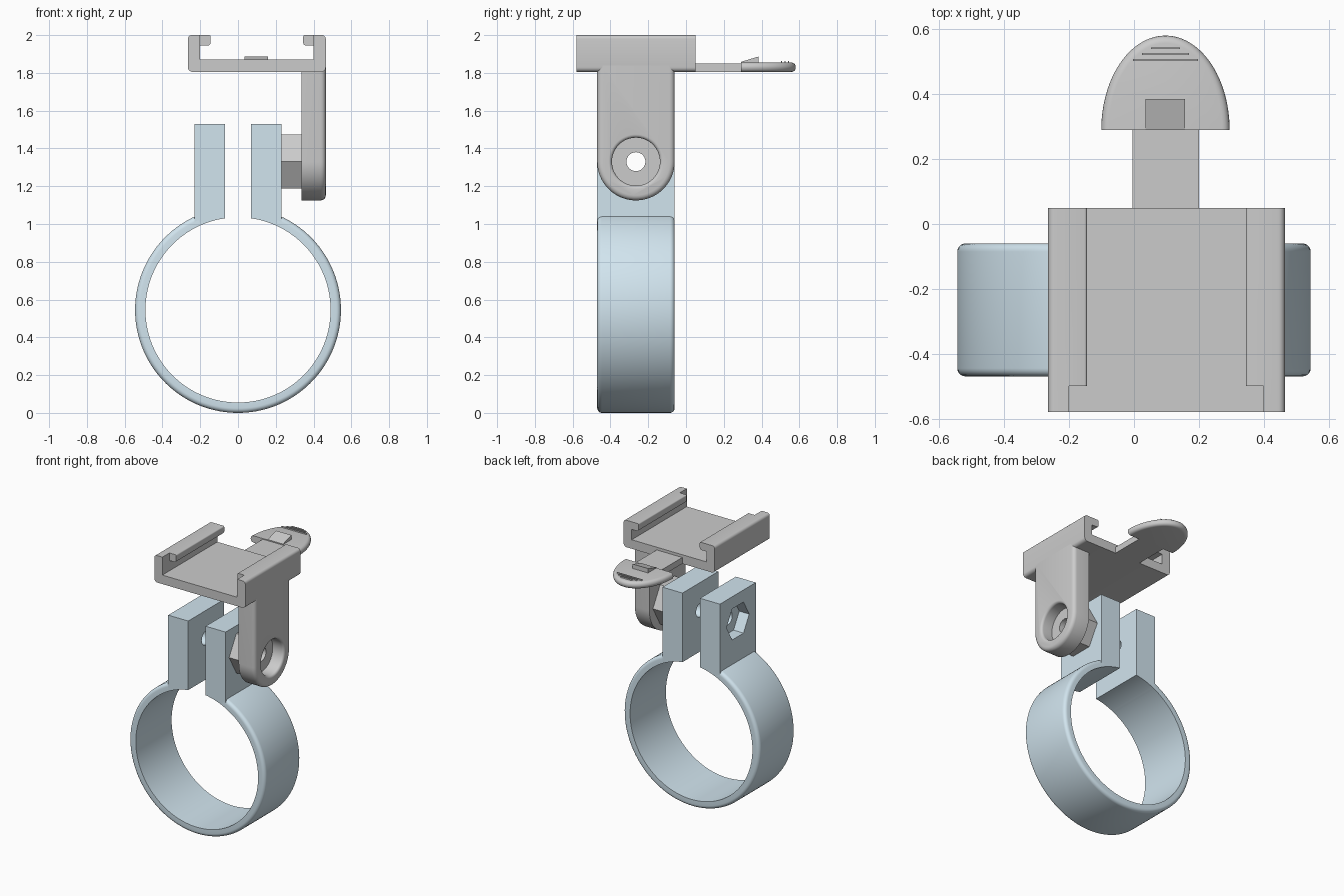
import bpy, bmesh, math
from math import sin, cos, pi, radians

if "Cube" in bpy.data.objects:
    bpy.data.objects.remove(bpy.data.objects["Cube"])

blue = bpy.data.materials.new("pale_blue")
blue.diffuse_color = (0.64, 0.78, 0.86, 1)
blue.use_nodes = True
blue.node_tree.nodes["Principled BSDF"].inputs["Base Color"].default_value = blue.diffuse_color


def arc(cx, cy, r, a0, a1, n, ry=None):
    ry = ry or r
    return [(cx + r * cos(radians(a0 + (a1 - a0) * i / n)),
             cy + ry * sin(radians(a0 + (a1 - a0) * i / n))) for i in range(n + 1)]


def finish(name, bm, mat=None):
    bmesh.ops.recalc_face_normals(bm, faces=bm.faces[:])
    me = bpy.data.meshes.new(name)
    bm.to_mesh(me)
    bm.free()
    ob = bpy.data.objects.new(name, me)
    bpy.context.collection.objects.link(ob)
    if mat:
        me.materials.append(mat)
    return ob


def place(axis, a, b, d):
    return {"X": (d, a, b), "Y": (a, d, b), "Z": (a, b, d)}[axis]


def prism(name, pts, axis, d0, d1, mat=None, round_if=None, width=0.02):
    """Extrude a 2D outline along an axis, optionally rounding chosen edges."""
    bm = bmesh.new()
    lo, hi = [[bm.verts.new(place(axis, a, b, d)) for a, b in pts] for d in (d0, d1)]
    n = len(pts)
    bm.faces.new(lo)
    bm.faces.new(hi)
    for i in range(n):
        j = (i + 1) % n
        bm.faces.new((lo[i], lo[j], hi[j], hi[i]))
    bmesh.ops.recalc_face_normals(bm, faces=bm.faces[:])
    if round_if:
        caps = set(lo), set(hi)
        edges = [e for e in bm.edges
                 if any(set(e.verts) <= c for c in caps)
                 and round_if((e.verts[0].co + e.verts[1].co) / 2)]
        bmesh.ops.bevel(bm, geom=edges, offset=width, segments=4, profile=0.5,
                        affect="EDGES", clamp_overlap=False)
    return finish(name, bm, mat)


def sweep(name, profile, point, a0, a1, n, mat=None):
    """Sweep a closed profile round an axis; full turns are closed."""
    full = abs(a1 - a0) > 2 * pi - 1e-4
    bm = bmesh.new()
    rows = []
    for i in range(n if full else n + 1):
        t = a0 + (a1 - a0) * i / n
        rows.append([bm.verts.new(point(p, t)) for p in profile])
    m = len(profile)
    for i in range(n):
        r, s = rows[i], rows[(i + 1) % len(rows)]
        for j in range(m if not full else m - 1):
            k = (j + 1) % m
            bm.faces.new((r[j], r[k], s[k], s[j]))
    if full:
        bm.faces.new([r[0] for r in rows])
        bm.faces.new([r[-1] for r in rows])
    else:
        bm.faces.new(rows[0])
        bm.faces.new(rows[-1])
    return finish(name, bm, mat)


def cut(ob, cutter):
    mod = ob.modifiers.new("cut", "BOOLEAN")
    mod.operation = "DIFFERENCE"
    mod.solver = "EXACT"
    mod.object = cutter
    bpy.context.view_layer.objects.active = ob
    bpy.ops.object.modifier_apply(modifier=mod.name)
    bpy.data.objects.remove(cutter)


Y0, Y1, YB, ZB = -0.47, -0.06, -0.265, 1.33     # band depth and bolt axis
RC, RO, RI = 0.545, 0.545, 0.49                 # ring centre and radii


def bolt_hole(x0, x1):
    return prism("hole", arc(YB, ZB, 0.05, 0, 354.375, 63), "X", x0, x1)


def hexagon(r):
    return arc(YB, ZB, r, 0, 300, 5)


# clamp ring, open at the top, outer rims rounded
f = 0.025
section = ([(RI, Y0)] + arc(RO - f, Y0 + f, f, -90, 0, 5)
           + arc(RO - f, Y1 - f, f, 0, 90, 5) + [(RI, Y1)])
gap = math.asin(0.22 / RO)
sweep("clamp_ring", section,
      lambda p, t: (p[0] * sin(t), p[1], RC + p[0] * cos(t)),
      gap, 2 * pi - gap, 120, blue)

# clamp lugs with bolt holes
for side, s in (("left", -1), ("right", 1)):
    xs = [0.23 - 0.16 * i / 8 for i in range(9)]
    pts = [(s * 0.07, 1.53), (s * 0.23, 1.53)]
    pts += [(s * x, RC + math.sqrt(RI ** 2 - x * x)) for x in xs]
    lug = prism(side + "_lug", pts, "Y", Y0, Y1, blue)
    cut(lug, bolt_hole(s * 0.15 - 0.2, s * 0.15 + 0.2))
    if s < 0:
        cut(lug, prism("nut_pocket", hexagon(0.13), "X", -0.3, -0.15))

# bracket arm with rounded foot and countersunk bolt recess
X0, X1 = 0.335, 0.465
arm_pts = [(Y1, 1.84)] + arc(YB, ZB, 0.205, 0, -180, 40) + [(Y0, 1.84)]
arm = prism("bracket_arm", arm_pts, "X", X0, X1, None,
            lambda c: c.x > 0.4 and c.z < 1.835, 0.027)
recess = [(0.375, 0.127)] + [(X1 - 0.018 + a, 0.145 - b)
                             for a, b in arc(0, 0, 0.018, 90, 0, 5)]
recess = [(0.375, 0.127)] + [(X1 - 0.018 + 0.018 * sin(radians(q)),
                              0.145 - 0.018 * cos(radians(q))) for q in range(0, 91, 18)]
recess += [(0.5, 0.145)]
cut(arm, sweep("recess", recess,
               lambda p, t: (p[0], YB + p[1] * cos(t), ZB + p[1] * sin(t)),
               0, 2 * pi, 64))
cut(arm, bolt_hole(0.2, 0.6))

# hexagonal boss between arm and lug
boss = prism("hex_boss", hexagon(0.165), "X", 0.23, X0)
cut(boss, bolt_hole(0.1, 0.5))

# slide channel: mirrored half profile, lips trimmed at the front
CX = 0.1
half = (arc(0.34, 1.83, 0.025, -90, 0, 5) + arc(0.345, 1.98, 0.02, 0, 90, 5)
        + arc(0.253, 1.992, 0.008, 90, 180, 3) + arc(0.26, 1.96, 0.015, 180, 270, 4)
        + [(0.3, 1.945), (0.3, 1.87)])
channel = prism("slide_channel",
                [(CX + u, z) for u, z in half] + [(CX - u, z) for u, z in reversed(half)],
                "Y", -0.58, 0.05)
cut(channel, prism("lip_trim", [(-0.2, 1.9), (0.4, 1.9), (0.4, 2.1), (-0.2, 2.1)],
                   "Y", -0.7, -0.5))

# spring tongue and rounded thumb tab
prism("tongue", [(-0.005, 0.04), (0.2, 0.04), (0.2, 0.3), (-0.005, 0.3)], "Z", 1.805, 1.85)
prism("thumb_tab", arc(CX - 0.003, 0.29, 0.198, 0, 180, 48, 0.291), "Z", 1.805, 1.855,
      None, lambda c: c.y > 0.2905, 0.023)

# catch wedge and grip ridges
prism("catch_wedge", [(0.29, 1.845), (0.385, 1.845), (0.385, 1.887), (0.29, 1.858)],
      "X", 0.035, 0.158)
for y, w in ((0.506, 0.1), (0.524, 0.073), (0.542, 0.045)):
    prism("grip_ridge", [(y - 0.003, 1.85), (y + 0.003, 1.85),
                         (y + 0.003, 1.864), (y - 0.003, 1.864)],
          "X", CX - 0.003 - w, CX - 0.003 + w)

# smooth shading with sharp edges kept
bpy.ops.object.select_all(action="DESELECT")
for ob in bpy.context.scene.objects:
    ob.select_set(True)
    bpy.context.view_layer.objects.active = ob
bpy.ops.object.shade_smooth_by_angle(angle=radians(35))
